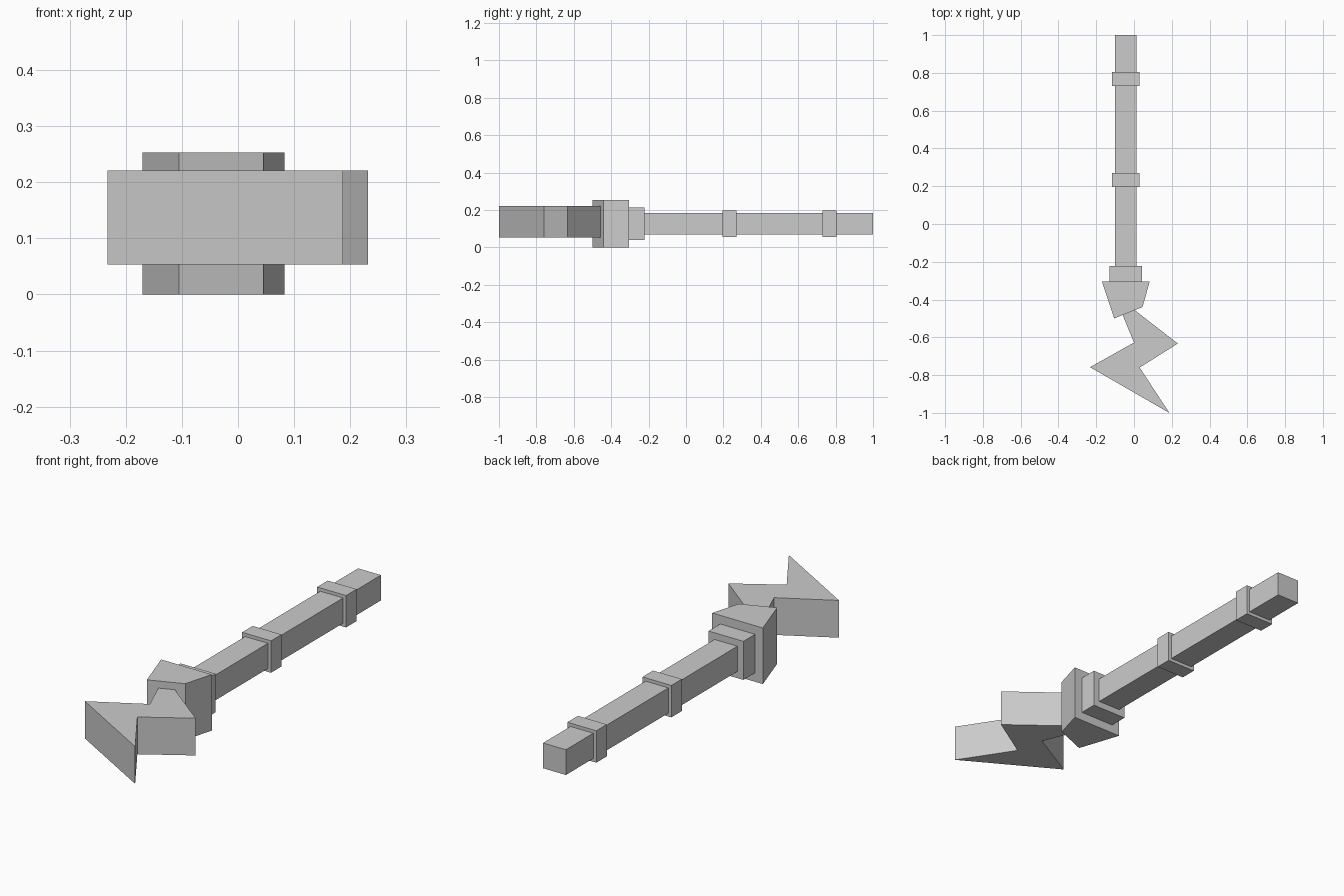
import bpy
import bmesh

default = bpy.data.objects.get("Cube")
if default:
    bpy.data.objects.remove(default, do_unlink=True)

grey = bpy.data.materials.new("plain_grey")
grey.use_nodes = True
COLOUR = (0.6, 0.6, 0.6, 1.0)
grey.diffuse_color = COLOUR
grey.node_tree.nodes["Principled BSDF"].inputs["Base Color"].default_value = COLOUR


def prism(name, outline, z0, z1):
    """Flat outline in x and y, raised from z0 to z1."""
    bm = bmesh.new()
    base = bm.faces.new([bm.verts.new((x, y, z0)) for x, y in outline])
    raised = bmesh.ops.extrude_face_region(bm, geom=[base])["geom"]
    top = [v for v in raised if isinstance(v, bmesh.types.BMVert)]
    bmesh.ops.translate(bm, verts=top, vec=(0, 0, z1 - z0))
    bmesh.ops.recalc_face_normals(bm, faces=bm.faces)
    mesh = bpy.data.meshes.new(name)
    bm.to_mesh(mesh)
    bm.free()
    mesh.materials.append(grey)
    obj = bpy.data.objects.new(name, mesh)
    bpy.context.collection.objects.link(obj)
    return obj


def bar(name, half, y0, y1):
    """Square bar centred on the handle's axis."""
    cx, cz = -0.044, 0.127
    x0, x1 = cx - half, cx + half
    prism(name, [(x0, y0), (x1, y0), (x1, y1), (x0, y1)], cz - half, cz + half)


# Handle with two grip rings and a collar
bar("handle", 0.057, -0.25, 1.0)
bar("rear_ring", 0.072, 0.73, 0.805)
bar("middle_ring", 0.072, 0.195, 0.27)
bar("collar", 0.087, -0.32, -0.222)

# Slanted socket holding the blade
prism("socket", [(-0.17, -0.305), (-0.105, -0.5), (0.045, -0.44), (0.083, -0.305)],
      0.0, 0.253)

# Zigzag blade, its root sunk into the socket
prism("blade", [(-0.03, -0.43), (-0.075, -0.445), (0.0, -0.628), (-0.233, -0.758),
                (0.187, -1.0), (0.03, -0.76), (0.232, -0.633)],
      0.053, 0.221)
